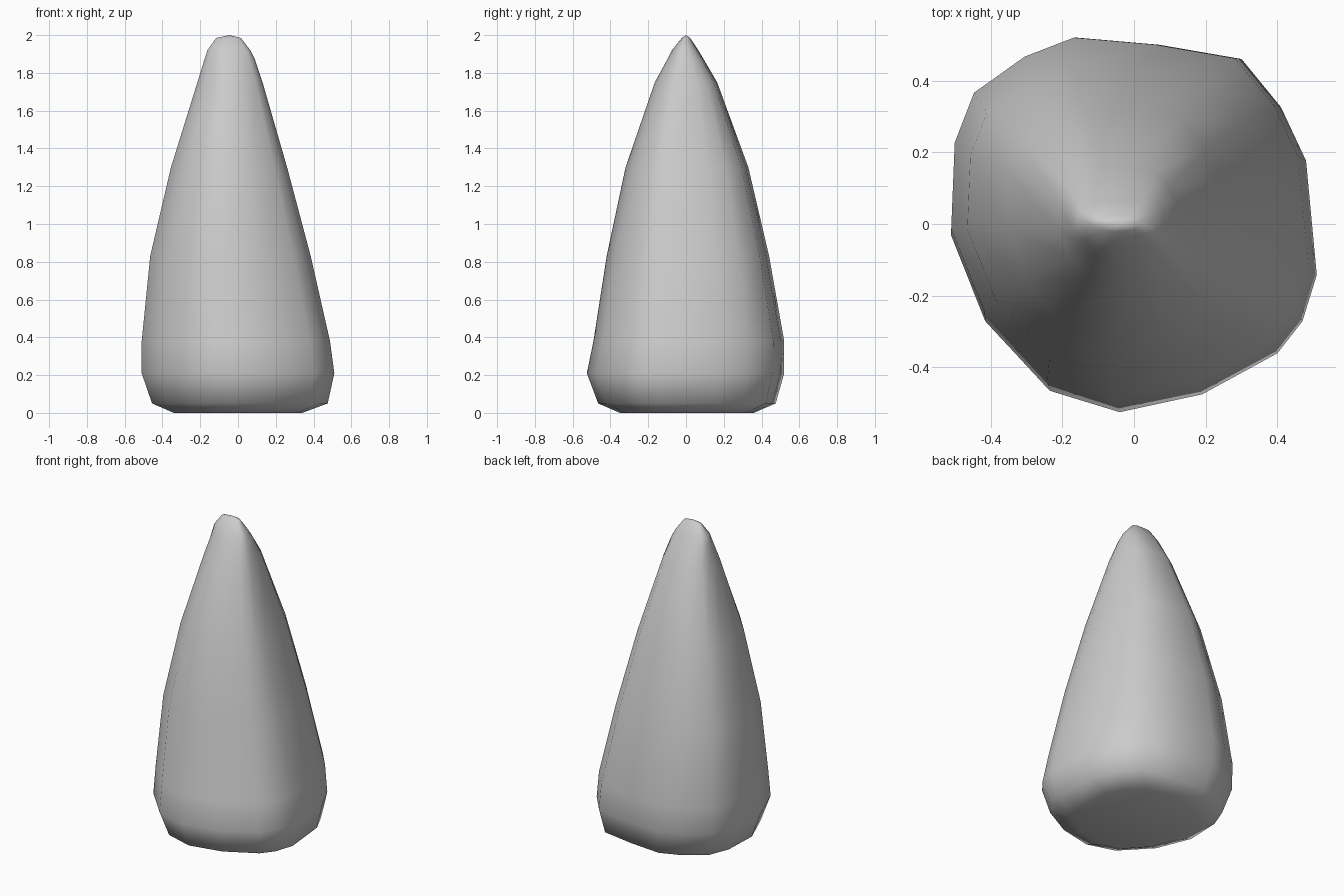
import bpy, bmesh

if "Cube" in bpy.data.objects:
    bpy.data.objects.remove(bpy.data.objects["Cube"])

# Irregular plan outline of the rock, counter-clockwise seen from above
OUTLINE = [(.51, -.14), (.48, .18), (.41, .33), (.30, .465), (.07, .505), (-.16, .525),
           (-.30, .47), (-.445, .365), (-.50, .22), (-.51, -.03), (-.415, -.27),
           (-.235, -.465), (-.04, -.525), (.19, -.475), (.40, -.36), (.47, -.27)]

# Height, then left, right, front and back limits of each ring
RINGS = [(.00, -.34, .34, -.35, .36),
         (.05, -.455, .475, -.465, .475),
         (.21, -.51, .51, -.525, .52),
         (.38, -.51, .487, -.49, .52),
         (.83, -.465, .385, -.42, .44),
         (1.30, -.355, .26, -.32, .33),
         (1.75, -.215, .13, -.165, .165),
         (1.87, -.178, .09, -.10, .095),
         (1.92, -.162, .065, -.075, .065),
         (1.985, -.115, .015, -.022, .022)]


def fit(value, half, low, high):
    return low + (high - low) * (value + half) / (2 * half)


bm = bmesh.new()
loops = [[bm.verts.new((fit(x, .51, x0, x1), fit(y, .525, y0, y1), z)) for x, y in OUTLINE]
         for z, x0, x1, y0, y1 in RINGS]
n = len(OUTLINE)

# Tapering sides
for lower, upper in zip(loops, loops[1:]):
    for i in range(n):
        j = (i + 1) % n
        bm.faces.new((lower[i], lower[j], upper[j], upper[i]))

# Flat foot and pointed tip
bm.faces.new(loops[0][::-1])
tip = bm.verts.new((-.045, 0, 2))
for i in range(n):
    bm.faces.new((loops[-1][i], loops[-1][(i + 1) % n], tip))

for face in bm.faces:
    face.smooth = True
mesh = bpy.data.meshes.new("rock_spike")
bm.to_mesh(mesh)
bm.free()
rock = bpy.data.objects.new("rock_spike", mesh)
bpy.context.collection.objects.link(rock)
